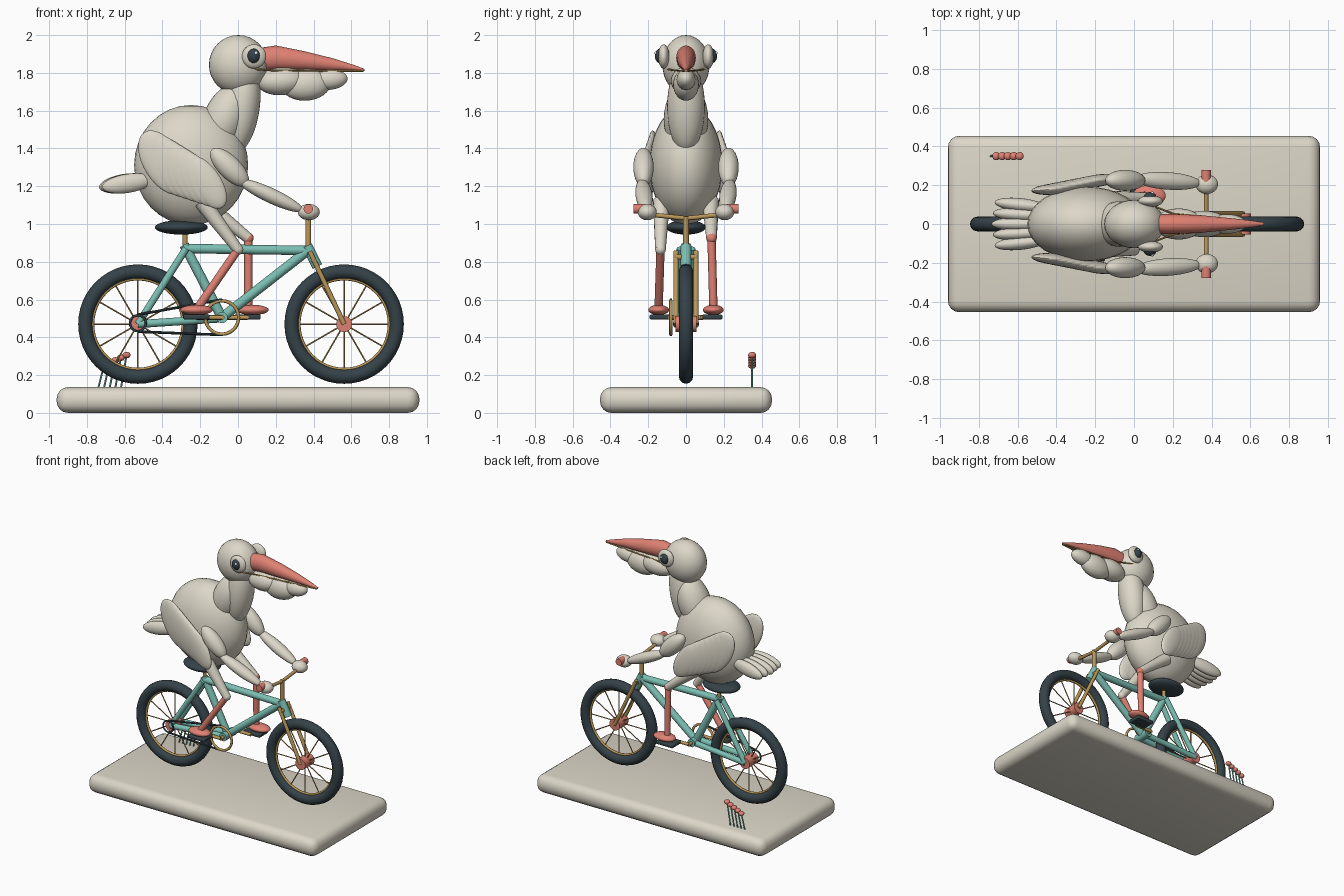
import bpy, bmesh, math
from mathutils import Vector, Matrix

if "Cube" in bpy.data.objects:
    bpy.data.objects.remove(bpy.data.objects["Cube"])


def material(name, rgb):
    m = bpy.data.materials.new(name)
    m.use_nodes = True
    m.diffuse_color = (*rgb, 1)
    m.node_tree.nodes["Principled BSDF"].inputs["Base Color"].default_value = (*rgb, 1)
    return m


CREAM = material("warm cream", (0.72, 0.68, 0.58))
TEAL = material("frame teal", (0.20, 0.52, 0.45))
CORAL = material("coral", (0.74, 0.22, 0.17))
GOLD = material("old gold", (0.49, 0.31, 0.10))
DARK = material("dark slate", (0.035, 0.055, 0.065))
WHITE = material("eye glint", (0.9, 0.9, 0.88))


def finish(name, bm, mat, smooth=True):
    bmesh.ops.recalc_face_normals(bm, faces=bm.faces)
    me = bpy.data.meshes.new(name)
    bm.to_mesh(me)
    bm.free()
    me.materials.append(mat)
    ob = bpy.data.objects.new(name, me)
    bpy.context.collection.objects.link(ob)
    if smooth:
        bpy.ops.object.select_all(action="DESELECT")
        ob.select_set(True)
        bpy.context.view_layer.objects.active = ob
        bpy.ops.object.shade_smooth_by_angle(angle=math.radians(40))
    return ob


def ellipsoid(name, centre, radii, mat, pitch=0, yaw=0):
    """Positive pitch tips the +x end down."""
    bm = bmesh.new()
    bmesh.ops.create_uvsphere(bm, u_segments=32, v_segments=16, radius=1)
    turn = Matrix.Rotation(math.radians(yaw), 4, "Z") @ Matrix.Rotation(math.radians(pitch), 4, "Y")
    bm.transform(Matrix.Translation(centre) @ turn @ Matrix.Diagonal((*radii, 1)))
    return finish(name, bm, mat)


def tube(name, a, b, radius, mat, end_radius=None, sides=16):
    a, b = Vector(a), Vector(b)
    bm = bmesh.new()
    bmesh.ops.create_cone(bm, cap_ends=True, segments=sides, radius1=radius,
                          radius2=end_radius or radius, depth=(b - a).length)
    turn = (b - a).to_track_quat("Z", "Y").to_matrix().to_4x4()
    bm.transform(Matrix.Translation((a + b) / 2) @ turn)
    return finish(name, bm, mat)


def loft(name, rings, mat, sides=24):
    """Skin a list of vertex rings and close both ends."""
    bm = bmesh.new()
    loops = [[bm.verts.new(p) for p in ring] for ring in rings]
    for lo, hi in zip(loops, loops[1:]):
        for i in range(sides):
            j = (i + 1) % sides
            bm.faces.new((lo[i], lo[j], hi[j], hi[i]))
    bm.faces.new(loops[0])
    bm.faces.new(loops[-1])
    return finish(name, bm, mat)


def ring(name, centre, major, minor, mat):
    """Torus standing upright in the xz plane."""
    bpy.ops.mesh.primitive_torus_add(location=centre, rotation=(math.pi / 2, 0, 0),
                                     major_radius=major, minor_radius=minor,
                                     major_segments=48, minor_segments=12)
    ob = bpy.context.object
    ob.name = name
    ob.data.materials.append(mat)
    bpy.ops.object.shade_smooth()


def box(name, centre, size, mat, bevel):
    bm = bmesh.new()
    bmesh.ops.create_cube(bm, size=1)
    bm.transform(Matrix.Translation(centre) @ Matrix.Diagonal((*size, 1)))
    bmesh.ops.bevel(bm, geom=bm.edges[:], offset=bevel, segments=4, profile=0.5, affect="EDGES")
    return finish(name, bm, mat)


SIDES = (("right", -1), ("left", 1))

# Base slab
box("base", (0, 0, 0.068), (1.92, 0.91, 0.136), CREAM, 0.06)

# Wheels
for end, x in (("rear", -0.53), ("front", 0.562)):
    ring(end + "_tyre", (x, 0, 0.47), 0.278, 0.038, DARK)
    ring(end + "_rim", (x, 0, 0.47), 0.24, 0.009, GOLD)
    tube(end + "_hub", (x, -0.055, 0.47), (x, 0.055, 0.47), 0.042, CORAL, sides=24)
    for i in range(12):
        a = math.radians(30 * i)
        tube(f"{end}_spoke_{i}", (x, 0, 0.47),
             (x + 0.24 * math.cos(a), 0, 0.47 + 0.24 * math.sin(a)), 0.004, GOLD, sides=6)

# Frame
crank, cluster, head = (-0.085, 0, 0.505), (-0.275, 0, 0.87), (0.37, 0, 0.86)
tube("top_tube", cluster, head, 0.025, TEAL)
tube("seat_tube", (-0.285, 0, 0.89), crank, 0.026, TEAL)
tube("down_tube", head, crank, 0.026, TEAL)
tube("head_tube", (0.365, 0, 0.885), (0.42, 0, 0.775), 0.028, TEAL)
tube("bottom_bracket", (-0.085, -0.06, 0.505), (-0.085, 0.06, 0.505), 0.03, TEAL)
for side, s in SIDES:
    tube(side + "_seat_stay", (-0.53, 0.048 * s, 0.47), (-0.275, 0.03 * s, 0.87), 0.019, TEAL)
    tube(side + "_chain_stay", (-0.53, 0.048 * s, 0.47), (-0.085, 0.03 * s, 0.5), 0.021, TEAL)
    tube(side + "_fork_leg", (0.38, 0.053 * s, 0.855), (0.562, 0.053 * s, 0.47), 0.013, GOLD)
tube("fork_crown", (0.395, -0.058, 0.825), (0.395, 0.058, 0.825), 0.014, GOLD)
tube("stem", (0.372, 0, 0.85), (0.372, 0, 1.04), 0.015, GOLD)
tube("seat_post", (-0.28, 0, 0.86), (-0.28, 0, 0.97), 0.013, GOLD)
ellipsoid("saddle", (-0.3, 0, 0.982), (0.14, 0.105, 0.038), DARK)

# Drive train
ring("chainring", (-0.085, -0.08, 0.505), 0.088, 0.009, GOLD)
tube("crank_axle", (-0.085, -0.09, 0.505), (-0.085, 0.09, 0.505), 0.013, GOLD)
tube("upper_chain", (-0.53, -0.08, 0.52), (-0.085, -0.08, 0.6), 0.007, DARK, sides=8)
tube("lower_chain", (-0.53, -0.08, 0.43), (-0.085, -0.08, 0.413), 0.007, DARK, sides=8)
ring("rear_sprocket", (-0.53, -0.08, 0.475), 0.042, 0.006, DARK)
for side, s in SIDES:
    px = -0.085 + 0.135 * s
    tube(side + "_crank_arm", (-0.085, 0.085 * s, 0.505), (px, 0.085 * s, 0.505), 0.012, GOLD)
    tube(side + "_pedal_axle", (px, 0.08 * s, 0.505), (px, 0.17 * s, 0.505), 0.008, GOLD)
    box(side + "_pedal", (px, 0.14 * s, 0.508), (0.14, 0.105, 0.026), DARK, 0.008)

# Body, neck and head
ellipsoid("body", (-0.248, 0, 1.312), (0.302, 0.193, 0.318), CREAM)
ellipsoid("lower_neck", (-0.07, 0, 1.555), (0.115, 0.118, 0.2), CREAM, pitch=24)
ellipsoid("upper_neck", (0.02, 0, 1.62), (0.095, 0.1, 0.245), CREAM, pitch=8)
ellipsoid("head", (0.002, 0, 1.843), (0.156, 0.125, 0.157), CREAM)

# Beak and pouch
profile = ((0.10, 1.87, 0.05, 0.06), (0.2, 1.88, 0.052, 0.065), (0.35, 1.865, 0.045, 0.05),
           (0.5, 1.845, 0.03, 0.033), (0.62, 1.825, 0.016, 0.015), (0.67, 1.815, 0.006, 0.006))
loft("beak", [[(x, ry * math.cos(math.tau * i / 24), z + rz * math.sin(math.tau * i / 24))
               for i in range(24)] for x, z, ry, rz in profile], CORAL)
for i, (x, z, rx, ry, rz) in enumerate(((0.23, 1.757, 0.13, 0.08, 0.075),
                                        (0.36, 1.738, 0.13, 0.068, 0.085),
                                        (0.48, 1.765, 0.1, 0.05, 0.055))):
    ellipsoid(f"pouch_fold_{i}", (x, 0, z), (rx, ry, rz), CREAM, pitch=-4)

# Tail feathers
for i in range(-2, 3):
    ellipsoid(f"tail_feather_{i + 3}", (-0.6 + 0.008 * abs(i), 0.049 * i, 1.215),
              (0.137, 0.035, 0.05), CREAM, pitch=-9, yaw=-3 * i)

for side, s in SIDES:
    # Eye
    ellipsoid(side + "_eye_socket", (0.085, 0.118 * s, 1.887), (0.064, 0.03, 0.064), CREAM)
    ellipsoid(side + "_eye", (0.083, 0.135 * s, 1.89), (0.034, 0.03, 0.039), DARK)
    ellipsoid(side + "_eye_glint", (0.095, 0.16 * s, 1.905), (0.009, 0.007, 0.009), WHITE)
    tube(side + "_mouth_line", (0.08, 0.1 * s, 1.82), (0.2, 0.054 * s, 1.812), 0.005, GOLD, sides=8)
    tube(side + "_mouth_line_tip", (0.2, 0.054 * s, 1.812), (0.665, 0.005 * s, 1.81), 0.005, GOLD, sides=8)

    # Wing of overlapping feathers
    for i in range(7):
        t = i / 6
        ellipsoid(f"{side}_wing_feather_{i}",
                  (-0.395 + 0.225 * t, (0.182 + 0.045 * t) * s, 1.325 - 0.105 * t),
                  (0.19 - 0.03 * t, 0.03, 0.105 - 0.025 * t), CREAM, pitch=58 - 2 * t, yaw=5 * s)

    # Arm
    ellipsoid(side + "_upper_arm", (-0.045, 0.225 * s, 1.3), (0.134, 0.054, 0.06), CREAM, pitch=45)
    ellipsoid(side + "_forearm", (0.175, 0.222 * s, 1.15), (0.19, 0.045, 0.04), CREAM, pitch=25, yaw=-4 * s)
    ellipsoid(side + "_hand", (0.375, 0.205 * s, 1.063), (0.058, 0.05, 0.043), CREAM)
    tube(side + "_handlebar", (0.372, 0, 1.03), (0.372, 0.24 * s, 1.055), 0.012, GOLD)
    tube(side + "_grip", (0.372, 0.21 * s, 1.08), (0.372, 0.278 * s, 1.08), 0.025, CORAL)

    # Leg and foot
    knee = (0.0, 0.135 * s, 0.865) if s < 0 else (0.055, 0.135 * s, 0.925)
    ankle = (-0.21, 0.145 * s, 0.56) if s < 0 else (0.055, 0.145 * s, 0.56)
    tube(side + "_thigh", (-0.19, 0.13 * s, 1.12), knee, 0.045, CREAM, 0.028)
    ellipsoid(side + "_knee", knee, (0.028, 0.028, 0.028), CREAM if s < 0 else CORAL)
    tube(side + "_shin", knee, ankle, 0.022, CORAL)
    ellipsoid(side + "_foot", (ankle[0] - 0.01 if s < 0 else 0.077, 0.145 * s, 0.545),
              (0.086, 0.055, 0.027), CORAL)

# Small flowers
for i in range(5):
    top = (-0.71 + 0.03 * i, 0.35, 0.25 + 0.014 * i)
    tube(f"flower_stem_{i}", (top[0] - 0.03, 0.35, 0.13), top, 0.005, TEAL, sides=8)
    ellipsoid(f"flower_{i}", top, (0.021, 0.021, 0.017), CORAL)
